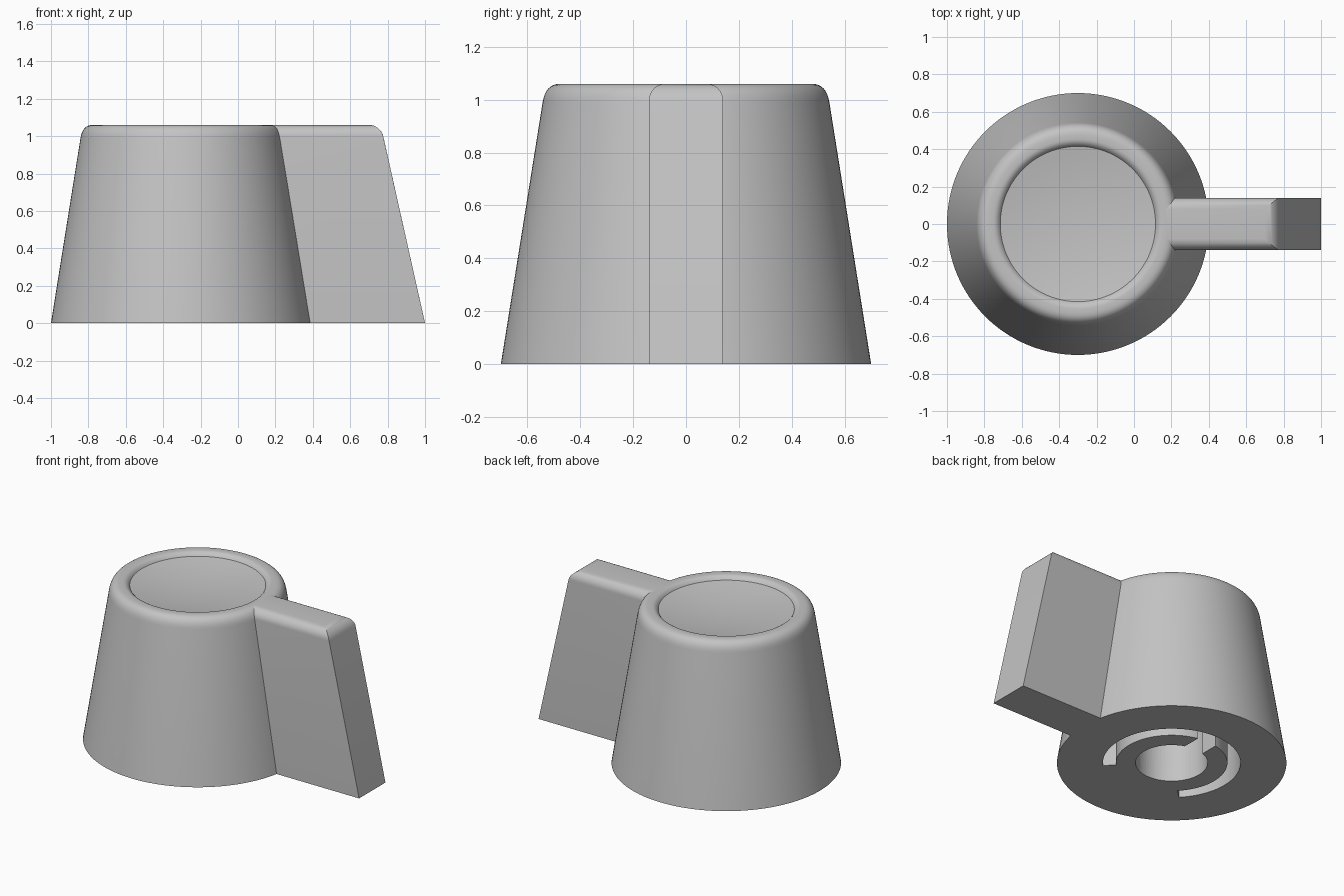
import bpy, bmesh
from math import radians, cos, sin, tau
from mathutils import Vector, Matrix

cube = bpy.data.objects.get("Cube")
if cube:
    bpy.data.objects.remove(cube)

CENTRE = Vector((-0.3, 0, 0))
HEIGHT = 1.06

grey = bpy.data.materials.new("plain_grey")
grey.use_nodes = True
grey.diffuse_color = (0.55, 0.55, 0.55, 1)
grey.node_tree.nodes["Principled BSDF"].inputs["Base Color"].default_value = grey.diffuse_color


def make_object(name, bm, location=(0, 0, 0)):
    bmesh.ops.remove_doubles(bm, verts=bm.verts, dist=1e-5)
    bmesh.ops.recalc_face_normals(bm, faces=bm.faces)
    mesh = bpy.data.meshes.new(name)
    bm.to_mesh(mesh)
    bm.free()
    obj = bpy.data.objects.new(name, mesh)
    obj.location = location
    mesh.materials.append(grey)
    bpy.context.collection.objects.link(obj)
    return obj


def select_only(obj):
    bpy.ops.object.select_all(action='DESELECT')
    obj.select_set(True)
    bpy.context.view_layer.objects.active = obj


def revolve(name, profile, steps, start=0.0, angle=tau, closed=False):
    """Spin an (r, z) profile about z; a partial closed profile gets end caps."""
    bm = bmesh.new()
    rot = Matrix.Rotation(start, 3, 'Z')
    verts = [bm.verts.new(rot @ Vector((r, 0, z))) for r, z in profile]
    pairs = list(zip(verts, verts[1:] + verts[:1]))
    edges = [bm.edges.new(p) for p in (pairs if closed else pairs[:-1])]
    bmesh.ops.spin(bm, geom=verts + edges, cent=(0, 0, 0), axis=(0, 0, 1),
                   angle=angle, steps=steps)
    if closed:
        bmesh.ops.holes_fill(bm, edges=[e for e in bm.edges if e.is_boundary])
    return make_object(name, bm, CENTRE)


def bezier(a, b, c, n=8):
    a, b, c = Vector(a), Vector(b), Vector(c)
    ts = [i / n for i in range(n + 1)]
    return [tuple(a * (1 - t) ** 2 + b * 2 * t * (1 - t) + c * t * t) for t in ts]


# Tapered round body with a rounded rim and a shallow dish on top
profile = [(0, 0), (0.70, 0)]
profile += bezier((0.542, 0.99), (0.531, HEIGHT), (0.475, HEIGHT))
profile += bezier((0.455, HEIGHT), (0.43, HEIGHT), (0.415, 1.035), 5)
profile += [(0.415 * k / 8, 1.0 + 0.035 * (k / 8) ** 2) for k in range(7, -1, -1)]
body = revolve("knob_body", profile, 128)

# Underside: C-shaped groove, shaft bore and a slot through the shaft sleeve
rib = radians(46)
groove = revolve("groove_cutter",
                 [(0.34, -0.1), (0.42, -0.1), (0.42, 0.7), (0.34, 0.7)],
                 72, start=-tau / 4 + rib, angle=tau - 2 * rib, closed=True)
bore = revolve("bore_cutter", [(0, -0.1), (0.22, -0.1), (0.22, 0.75), (0, 0.75)], 64)
bm = bmesh.new()
bmesh.ops.create_cube(bm, size=1, matrix=Matrix.LocRotScale(
    Vector((0, 0.27, 0.25)), None, Vector((0.14, 0.22, 0.7))))
slot = make_object("slot_cutter", bm, CENTRE)

for cutter in (groove, bore, slot):
    cutter.hide_render = True
    cut = body.modifiers.new("cut", 'BOOLEAN')
    cut.operation = 'DIFFERENCE'
    cut.solver = 'EXACT'
    cut.object = cutter
    select_only(body)
    bpy.ops.object.modifier_apply(modifier=cut.name)
    bpy.data.objects.remove(cutter)

# Pointer fin with a sloping end and rounded top edges
bm = bmesh.new()
outline = [(0.165, 0), (1.0, 0), (0.763, HEIGHT), (0.165, HEIGHT)]
side = bm.faces.new([bm.verts.new((x, -0.14, z)) for x, z in outline])
ext = bmesh.ops.extrude_face_region(bm, geom=[side])
bmesh.ops.translate(bm, vec=(0, 0.28, 0),
                    verts=[v for v in ext["geom"] if isinstance(v, bmesh.types.BMVert)])
if not side.is_valid or len(bm.faces) < 6:
    bmesh.ops.holes_fill(bm, edges=[e for e in bm.edges if e.is_boundary])
bmesh.ops.recalc_face_normals(bm, faces=bm.faces)
top_edges = [e for e in bm.edges
             if all(v.co.z > 1 for v in e.verts) and max(v.co.x for v in e.verts) > 0.5]
bmesh.ops.bevel(bm, geom=top_edges, offset=0.062, segments=8, profile=0.5,
                affect='EDGES', clamp_overlap=True)
fin = make_object("pointer_fin", bm)

for obj in (body, fin):
    select_only(obj)
    bpy.ops.object.shade_smooth_by_angle(angle=radians(30))
